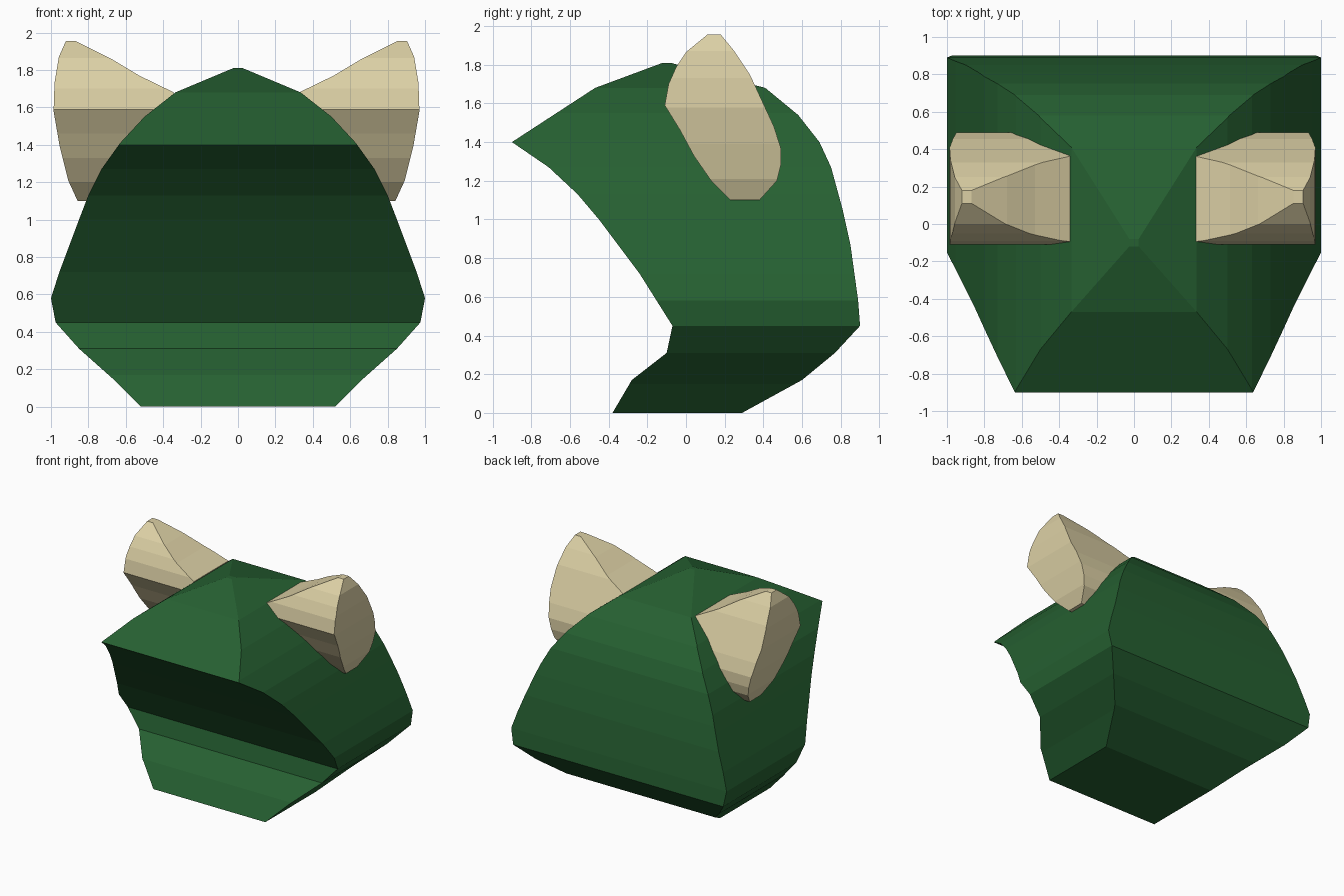
import bpy
import bmesh
from mathutils import Vector

default_cube = bpy.data.objects.get("Cube")
if default_cube:
    bpy.data.objects.remove(default_cube, do_unlink=True)


def make_material(name, colour):
    material = bpy.data.materials.new(name)
    material.use_nodes = True
    material.diffuse_color = colour
    material.node_tree.nodes["Principled BSDF"].inputs["Base Color"].default_value = colour
    return material


def prism(name, outline, axis, low, high, material):
    """Extrude a closed outline along the x or y axis between low and high."""
    bm = bmesh.new()
    if axis == "x":
        points = [Vector((low, a, z)) for a, z in outline]
        direction = Vector((high - low, 0, 0))
    else:
        points = [Vector((a, low, z)) for a, z in outline]
        direction = Vector((0, high - low, 0))
    face = bm.faces.new([bm.verts.new(p) for p in points])
    extruded = bmesh.ops.extrude_face_region(bm, geom=[face], use_keep_orig=True)
    moved = [g for g in extruded["geom"] if isinstance(g, bmesh.types.BMVert)]
    bmesh.ops.translate(bm, verts=moved, vec=direction)
    bmesh.ops.recalc_face_normals(bm, faces=bm.faces)
    mesh = bpy.data.meshes.new(name)
    bm.to_mesh(mesh)
    bm.free()
    mesh.materials.append(material)
    solid = bpy.data.objects.new(name, mesh)
    bpy.context.collection.objects.link(solid)
    return solid


def intersect(solid, cutter):
    """Keep only the volume shared by both prisms, then drop the cutter."""
    cutter.hide_render = True
    modifier = solid.modifiers.new("Crossed outlines", "BOOLEAN")
    modifier.operation = "INTERSECT"
    modifier.solver = "EXACT"
    modifier.object = cutter
    bpy.context.view_layer.objects.active = solid
    bpy.ops.object.modifier_apply(modifier=modifier.name)
    bpy.data.objects.remove(cutter, do_unlink=True)


green = make_material("Forest green", (0.019, 0.117, 0.031, 1))
cream = make_material("Warm cream", (0.716, 0.631, 0.376, 1))

# Head: side outline with pointed snout and chin, starting at the front base
head_side = [
    (-.38, 0), (-.28, .17), (-.1, .31), (-.07, .45), (-.24, .72), (-.45, 1),
    (-.56, 1.13), (-.71, 1.27), (-.9, 1.4), (-.47, 1.68), (-.12, 1.81),
    (-.08, 1.81), (.41, 1.68), (.58, 1.54), (.69, 1.4), (.75, 1.27),
    (.81, 1.05), (.85, .87), (.89, .58), (.9, .45), (.77, .31), (.6, .17), (.29, 0),
]

# Head: half of the front outline, from just under the base to the crown
head_half = [
    (.47, -.05), (.67, .15), (.85, .31), (.975, .45), (1, .58), (.955, .72),
    (.85, 1), (.8, 1.13), (.73, 1.27), (.63, 1.41), (.5, 1.55), (.335, 1.68),
    (.025, 1.81),
]
head_front = head_half + [(-x, z) for x, z in reversed(head_half)]
head_front.insert(len(head_half), (0, 1.83))

head = prism("head", head_side, "x", -2, 2, green)
intersect(head, prism("head_cutter", head_front, "y", -2, 2, green))

# Ears: tilted oval from the side, flaring trumpet from the front
ear_side = [
    (.11, 1.955), (.18, 1.955), (.25, 1.87), (.33, 1.75), (.455, 1.48),
    (.49, 1.37), (.49, 1.28), (.47, 1.2), (.38, 1.1), (.23, 1.1), (.13, 1.2),
    (.04, 1.33), (-.03, 1.46), (-.11, 1.59), (-.09, 1.7), (-.05, 1.79), (0, 1.865),
]
ear_front = [
    (.335, 1.68), (.52, 1.77), (.67, 1.86), (.89, 1.97), (.91, 1.96),
    (.95, 1.87), (.973, 1.73), (.978, 1.58), (.945, 1.39), (.9, 1.21),
    (.845, 1.09), (.72, 1.09), (.4, 1.5),
]

for name, side in (("left_ear", 1), ("right_ear", -1)):
    outline = [(side * x - .008, z) for x, z in ear_front]
    ear = prism(name, ear_side, "x", -2, 2, cream)
    intersect(ear, prism(name + "_cutter", outline, "y", -2, 2, cream))
